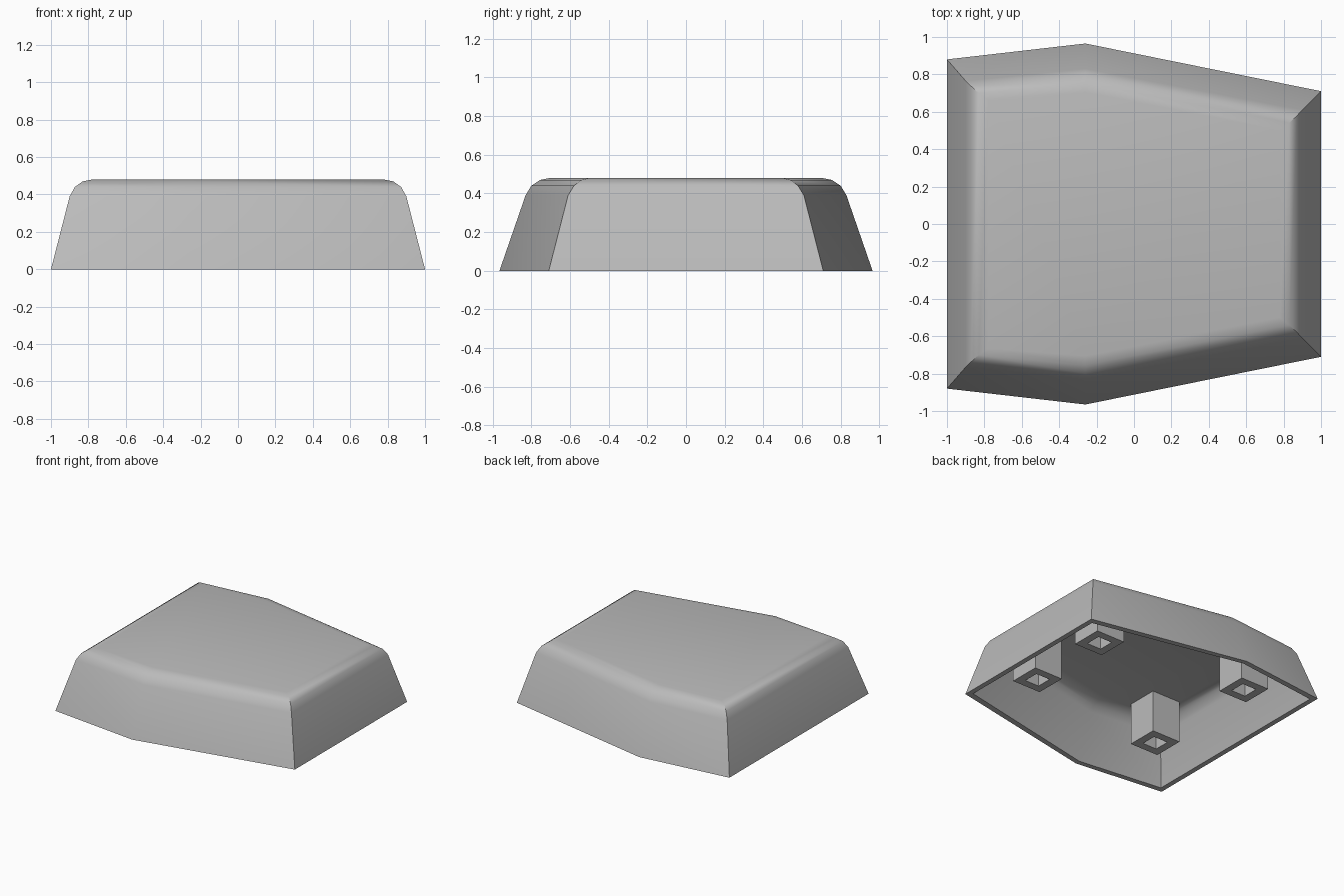
import bpy, bmesh, math

if "Cube" in bpy.data.objects:
    bpy.data.objects.remove(bpy.data.objects["Cube"])

plastic = bpy.data.materials.new("grey plastic")
plastic.use_nodes = True
GREY = (0.5, 0.5, 0.5, 1)
plastic.diffuse_color = GREY
plastic.node_tree.nodes["Principled BSDF"].inputs["Base Color"].default_value = GREY


def loft(name, rings, cap_start, cap_end):
    """Skin a list of closed point rings with quads, optionally capping the ends."""
    bm = bmesh.new()
    loops = [[bm.verts.new(p) for p in ring] for ring in rings]
    for a, b in zip(loops, loops[1:]):
        for i in range(len(a)):
            j = (i + 1) % len(a)
            bm.faces.new((a[i], a[j], b[j], b[i]))
    if cap_start:
        bm.faces.new(loops[0])
    if cap_end:
        bm.faces.new(loops[-1])
    bmesh.ops.recalc_face_normals(bm, faces=bm.faces)
    mesh = bpy.data.meshes.new(name)
    bm.to_mesh(mesh)
    bm.free()
    mesh.materials.append(plastic)
    obj = bpy.data.objects.new(name, mesh)
    bpy.context.collection.objects.link(obj)
    return obj


def outline(z, x, y_right, y_ridge, y_left, inset=0.0):
    """Six-sided outline, mirrored front to back, with a ridge off centre."""
    half = [(-x + inset, y_right - inset), (-0.26, y_ridge - inset),
            (x - inset, y_left - inset)]
    return [(px, -py, z) for px, py in half] + [(px, py, z) for px, py in reversed(half)]


# Hollow cap: tapered walls rolling over a rounded shoulder into a flat top
profile = [
    (0.00, 1.000, 0.880, 0.965, 0.710),
    (0.39, 0.900, 0.765, 0.830, 0.610),
    (0.44, 0.872, 0.738, 0.800, 0.580),
    (0.47, 0.830, 0.700, 0.755, 0.540),
    (0.48, 0.780, 0.665, 0.705, 0.500),
]
outer = [outline(*row) for row in profile]
inner = [outline(row[0] * 0.9, *row[1:], inset=0.04) for row in profile]
shell = loft("cap_shell", outer[::-1] + inner, True, True)

bpy.context.view_layer.objects.active = shell
shell.select_set(True)
bpy.ops.object.shade_smooth_by_angle(angle=math.radians(35))
shell.select_set(False)


# Four square mounting posts with square sockets
def square(cx, cy, z, size):
    h = size / 2
    return [(cx + sx * h, cy + sy * h, z) for sx, sy in ((-1, -1), (1, -1), (1, 1), (-1, 1))]


for side, x, y in (("right", -0.62, 0.5), ("left", 0.62, 0.35)):
    for end, sign in (("front", -1), ("back", 1)):
        steps = ((0.44, 0.25), (0.1, 0.25), (0.1, 0.125), (0.43, 0.125))
        loft(f"{end}_{side}_post", [square(x, sign * y, z, s) for z, s in steps], True, True)
